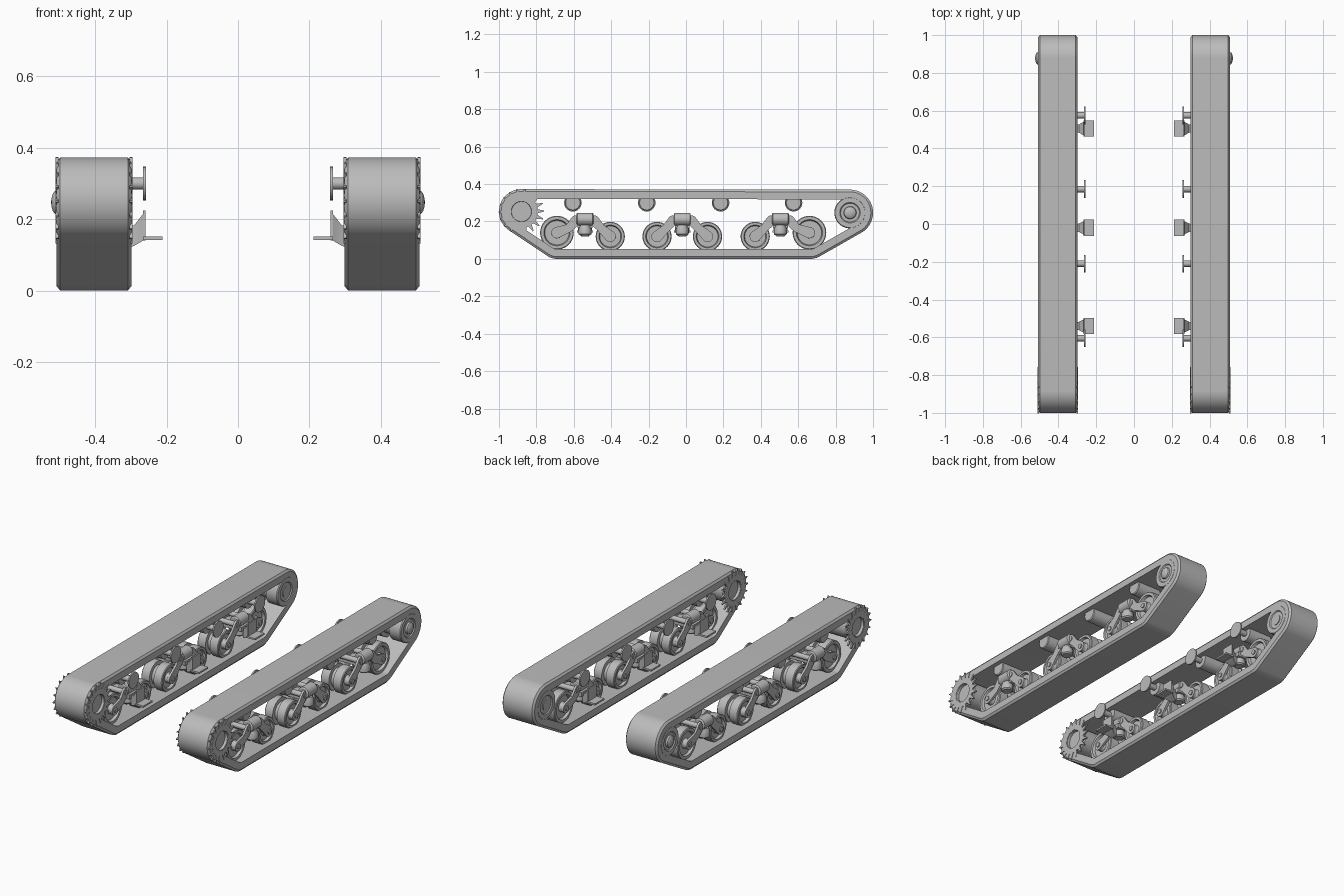
import bpy, bmesh
from math import sin, cos, pi, radians
from mathutils import Vector
from mathutils.geometry import convex_hull_2d

cube = bpy.data.objects.get("Cube")
if cube:
    bpy.data.objects.remove(cube, do_unlink=True)

steel = bpy.data.materials.new("plain_grey")
steel.use_nodes = True
GREY = (0.5, 0.5, 0.5, 1)
steel.diffuse_color = GREY
steel.node_tree.nodes["Principled BSDF"].inputs["Base Color"].default_value = GREY

MID = 0.4035                      # centre line of one track
FRONT, BACK = (-0.88, 0.253), (0.877, 0.247)


def finish(name, bm):
    """Turn a bmesh into a smooth-shaded object mirrored to both sides."""
    bmesh.ops.recalc_face_normals(bm, faces=bm.faces)
    me = bpy.data.meshes.new(name)
    bm.to_mesh(me)
    bm.free()
    me.materials.append(steel)
    me.shade_smooth()
    me.set_sharp_from_angle(angle=radians(32))
    ob = bpy.data.objects.new(name, me)
    bpy.context.collection.objects.link(ob)
    mod = ob.modifiers.new("both_sides", "MIRROR")
    mod.use_mirror_merge = False


def rings(bm, loops, closed=False):
    """Skin a list of equally long vertex loops."""
    vs = [[bm.verts.new(p) for p in loop] for loop in loops]
    n = len(vs[0])
    pairs = list(zip(vs, vs[1:])) + ([(vs[-1], vs[0])] if closed else [])
    for a, b in pairs:
        for i in range(n):
            j = (i + 1) % n
            bm.faces.new((a[i], a[j], b[j], b[i]))
    if not closed:
        bm.faces.new(vs[0])
        bm.faces.new(vs[-1])


def circle(c, r, n=32):
    return [(c[0] + r * cos(2 * pi * i / n), c[1] + r * sin(2 * pi * i / n)) for i in range(n)]


def lathe(bm, c, profile, n=32):
    """Turn (x offset, radius) pairs about an axle along x."""
    rings(bm, [[(MID + x, y, z) for y, z in circle(c, r, n)] for x, r in profile])


def prism(bm, pts, x0, x1):
    rings(bm, [[(MID + x, y, z) for y, z in pts] for x in (x0, x1)])


def box(bm, x, y, z):
    prism(bm, [(y[0], z[0]), (y[1], z[0]), (y[1], z[1]), (y[0], z[1])], *x)


def link(c1, r1, c2, r2):
    """Outline of a strap around two circles."""
    pts = [Vector(p) for p in circle(c1, r1, 20) + circle(c2, r2, 20)]
    return [tuple(pts[i]) for i in convex_hull_2d(pts)]


def wheel(bm, c, r, w):
    """Wheel with a recessed dish on each side and a groove in the tread."""
    half = [(w, 0.012), (w, 0.025), (w - 0.015, 0.03), (w - 0.015, r * 0.72), (w, r * 0.78),
            (w, r - 0.004), (w - 0.004, r), (0.014, r), (0.014, r * 0.72)]
    lathe(bm, c, half + [(-x, q) for x, q in reversed(half)], 40)


# Track belt: a section swept around the supporting circles
guides = [(*FRONT, 0.12), (*BACK, 0.123), (-0.69, 0.09, 0.09), (0.665, 0.1, 0.1)]


def outline(inset, samples=128):
    pts = []
    for i in range(samples):
        a = 2 * pi * (i + 0.5) / samples
        n = (cos(a), sin(a))
        y, z, r = max(guides, key=lambda g: g[0] * n[0] + g[1] * n[1] + g[2])
        pts.append((y + (r - inset) * n[0], z + (r - inset) * n[1]))
    return pts


bm = bmesh.new()
section = [(0, -0.095), (0, 0.095), (0.004, 0.098), (0.012, 0.1045), (0.052, 0.1045),
           (0.052, -0.1045), (0.012, -0.1045), (0.004, -0.098)]
rings(bm, [[(MID + x, y, z) for y, z in outline(d)] for d, x in section], closed=True)
finish("track_belt", bm)

# Drive sprocket: toothed rings on both sides and a hollow hub
bm = bmesh.new()
TEETH = 18
tooth = [(0, 0.122), (0.12, 0.122), (0.4, 0.088), (0.72, 0.088)]
gear = [(2 * pi * (k + t) / TEETH, r) for k in range(TEETH) for t, r in tooth]
for side in (-1, 1):
    loops = []
    for x, inner in ((0.099, False), (0.108, False), (0.108, True), (0.099, True)):
        loops.append([(MID + side * x, FRONT[0] + (0.057 if inner else r) * cos(a),
                       FRONT[1] + (0.057 if inner else r) * sin(a)) for a, r in gear])
    rings(bm, loops, closed=True)
half = [(0.09, 0.02), (0.09, 0.053), (0.106, 0.054), (0.106, 0.058), (0.09, 0.06), (0.08, 0.075)]
lathe(bm, FRONT, half + [(-x, r) for x, r in reversed(half)], 40)
finish("drive_sprocket", bm)

# Idler wheel with a domed axle cap
bm = bmesh.new()
half = [(0.1, 0.05), (0.1055, 0.055), (0.1055, 0.08), (0.1, 0.084), (0.03, 0.084), (0.03, 0.06)]
lathe(bm, BACK, half + [(-x, r) for x, r in reversed(half)], 40)
dome = [(0.104 + 0.016 * sin(a), 0.034 * cos(a)) for a in (0, 0.4, 0.8, 1.2, 1.5)]
lathe(bm, BACK, [(-0.104, 0.03)] + dome)
finish("idler_wheel", bm)

# Return rollers with an axle and a mounting disc on the inner side
bm = bmesh.new()
for y in (-0.605, -0.21, 0.185, 0.575):
    c = (y, 0.3)
    lathe(bm, c, [(-0.075, 0.02), (-0.075, 0.043), (0.075, 0.043), (0.079, 0.038), (0.079, 0.012)])
    lathe(bm, c, [(-0.138, 0.017), (-0.07, 0.017)], 20)
    lathe(bm, c, [(-0.146, 0.047), (-0.138, 0.047)])
finish("return_rollers", bm)

# Bogies: bracket centre, then the two wheels as (y, z, radius)
small, big = (0.12, 0.078), (0.14, 0.09)
bogies = [(-0.54, (-0.69, *big), (-0.405, *small)),
          (-0.02, (-0.155, *small), (0.115, *small)),
          (0.505, (0.37, *small), (0.66, *big))]
wheels, arms, brackets, mounts = [bmesh.new() for _ in range(4)]
for y, *pair in bogies:
    for wy, wz, r in pair:
        wheel(wheels, (wy, wz), r, 0.068)
        s = 1 if wy > y else -1
        knee, pivot = (y + s * 0.085, 0.165), (y + s * 0.05, 0.205)
        for x in (-0.084, 0.071):
            prism(arms, link((wy, wz), 0.03, knee, 0.022), x, x + 0.013)
            prism(arms, link(knee, 0.022, pivot, 0.027), x, x + 0.013)
        lathe(arms, (wy, wz), [(-0.09, 0.014), (0.09, 0.014)], 16)
        lathe(arms, pivot, [(-0.088, 0.015), (0.088, 0.015)], 16)

    # Bracket body with buffer cylinders lying fore and aft
    box(brackets, (-0.1, 0.075), (y - 0.04, y + 0.04), (0.165, 0.19))
    for x in (-0.06, 0.068):
        rings(brackets, [[(MID + x + r * cos(a), y + dy, 0.212 + r * sin(a))
                          for a in [2 * pi * i / 24 for i in range(24)]]
                         for dy, r in ((-0.045, 0.028), (-0.041, 0.034), (0.041, 0.034), (0.045, 0.028))])
        rings(brackets, [[(MID + x + r * cos(a), y + r * sin(a), z)
                          for a in [2 * pi * i / 16 for i in range(16)]]
                         for z, r in ((0.125, 0.026), (0.132, 0.034), (0.16, 0.034), (0.18, 0.025))])

    # Hull mount: flared neck, upright plate and shelf
    rings(mounts, [[(MID + x, y - w, z0), (MID + x, y + w, z0), (MID + x, y + w, z1), (MID + x, y - w, z1)]
                   for x, w, z0, z1 in ((-0.095, 0.02, 0.12, 0.18), (-0.112, 0.022, 0.125, 0.182),
                                        (-0.138, 0.036, 0.14, 0.215))])
    box(mounts, (-0.145, -0.137), (y - 0.038, y + 0.038), (0.14, 0.225))
    box(mounts, (-0.192, -0.137), (y - 0.043, y + 0.043), (0.141, 0.151))
for name, mesh in (("road_wheels", wheels), ("bogie_arms", arms),
                   ("bogie_brackets", brackets), ("hull_mounts", mounts)):
    finish(name, mesh)
